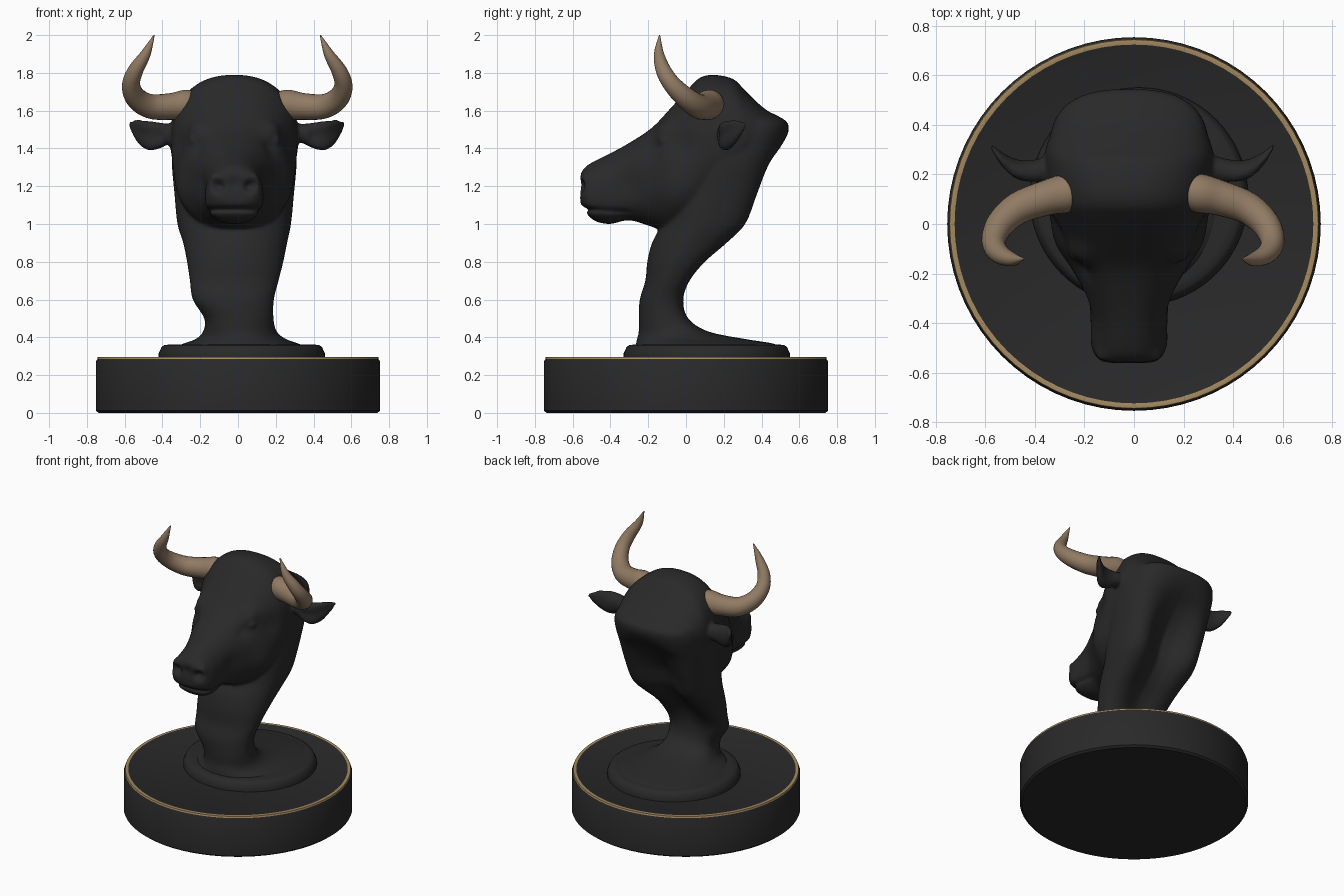
import bpy, bmesh, math
from mathutils import Vector

cube = bpy.data.objects.get("Cube")
if cube:
    bpy.data.objects.remove(cube, do_unlink=True)


def material(name, rgb):
    m = bpy.data.materials.new(name)
    m.use_nodes = True
    m.diffuse_color = (*rgb, 1)
    bsdf = next(n for n in m.node_tree.nodes if n.type == 'BSDF_PRINCIPLED')
    bsdf.inputs["Base Color"].default_value = (*rgb, 1)
    return m


black = material("matt black", (0.022, 0.022, 0.023))
horn_brown = material("horn brown", (0.28, 0.195, 0.125))
gold = material("dull gold", (0.37, 0.25, 0.115))


def smooth_rows(rows, steps=4):
    """Catmull-Rom interpolation between rows of values."""
    out = []
    for i in range(len(rows) - 1):
        a, b, c, d = rows[max(i - 1, 0)], rows[i], rows[i + 1], rows[min(i + 2, len(rows) - 1)]
        for s in range(steps):
            t = s / steps
            out.append([q + t / 2 * (r - p + t * (2 * p - 5 * q + 4 * r - w + t * (3 * (q - r) + w - p)))
                        for p, q, r, w in zip(a, b, c, d)])
    return out + [list(rows[-1])]


def loft(bm, rings):
    """Skin a list of point rings and cap both ends."""
    loops = [[bm.verts.new(p) for p in ring] for ring in rings]
    n = len(loops[0])
    for a, b in zip(loops, loops[1:]):
        for i in range(n):
            j = (i + 1) % n
            bm.faces.new((a[i], a[j], b[j], b[i]))
    bm.faces.new(loops[0][::-1])
    bm.faces.new(loops[-1])
    bmesh.ops.recalc_face_normals(bm, faces=bm.faces)


def shade(ob, angle):
    bpy.ops.object.select_all(action='DESELECT')
    ob.select_set(True)
    bpy.context.view_layer.objects.active = ob
    bpy.ops.object.shade_smooth_by_angle(angle=math.radians(angle))


def finish(name, bm, mats, angle):
    me = bpy.data.meshes.new(name)
    bm.to_mesh(me)
    bm.free()
    for m in mats:
        me.materials.append(m)
    ob = bpy.data.objects.new(name, me)
    bpy.context.collection.objects.link(ob)
    shade(ob, angle)
    return ob


def lathe(profile, centre=(0, 0), sides=72):
    bm = bmesh.new()
    loft(bm, [[(centre[0] + r * math.cos(k * math.tau / sides),
                centre[1] + r * math.sin(k * math.tau / sides), z)
               for k in range(sides)] for r, z in profile])
    return bm


def power(v, e):
    return math.copysign(abs(v) ** e, v)


ANGLES = [k * math.tau / 48 for k in range(48)]

# Plinth with a gold band let into the top edge
bm = lathe([(0.738, 0), (0.753, 0.012), (0.753, 0.27), (0.745, 0.284),
            (0.743, 0.295), (0.725, 0.297), (0.723, 0.296)])
for f in bm.faces:
    c = f.calc_center_median()
    if c.z > 0.284 and math.hypot(c.x, c.y) > 0.71:
        f.material_index = 1
finish("plinth", bm, [black, gold], 35)

# Round foot of the bust
finish("bust_foot", lathe([(0.44, 0.29), (0.44, 0.315), (0.425, 0.348), (0.41, 0.359), (0.38, 0.362)],
                          (0.02, 0.11)), [black], 50)

# Neck: height, front, back, half width, centre x, depth of the hollow at the back
NECK = [(0.335, -0.27, 0.51, 0.36, 0.015, 0), (0.365, -0.265, 0.47, 0.31, 0.015, 0),
        (0.39, -0.26, 0.32, 0.24, 0.015, 0), (0.43, -0.25, 0.12, 0.195, 0.01, 0),
        (0.50, -0.25, 0.02, 0.183, 0.005, 0.01),
        (0.60, -0.245, 0.0, 0.215, -0.025, 0.02), (0.70, -0.215, 0.045, 0.235, -0.02, 0.05),
        (0.80, -0.205, 0.14, 0.255, -0.015, 0.09), (0.90, -0.18, 0.27, 0.275, -0.015, 0.13),
        (1.0, -0.13, 0.38, 0.30, -0.02, 0.17), (1.15, -0.08, 0.44, 0.315, -0.02, 0.17),
        (1.31, -0.05, 0.485, 0.33, -0.02, 0.09), (1.4, 0.0, 0.52, 0.325, -0.02, 0.03),
        (1.48, 0.05, 0.54, 0.32, -0.02, 0), (1.54, 0.08, 0.535, 0.3, -0.02, 0),
        (1.585, 0.1, 0.46, 0.24, -0.02, 0)]
bm = bmesh.new()
rings = []
for z, front, back, hw, cx, dent in smooth_rows(NECK):
    ring = []
    for a in ANGLES:
        e = 0.75 if math.sin(a) > 0 else 0.95
        x = hw * power(math.cos(a), e)
        y = (front + back) / 2 + (back - front) / 2 * power(math.sin(a), e)
        if math.sin(a) > 0:
            y -= dent * math.exp(-(x / (hw * 0.5)) ** 2)
        ring.append((cx + x, y, z))
    rings.append(ring)
loft(bm, rings)

# Head: y, top, bottom, half width, taper towards the top
HEAD = [(0.50, 1.56, 1.42, 0.2, 0), (0.41, 1.615, 1.36, 0.29, 0), (0.31, 1.71, 1.23, 0.335, 0),
        (0.25, 1.768, 1.15, 0.34, 0), (0.15, 1.79, 1.07, 0.335, 0), (0.08, 1.778, 1.02, 0.33, 0),
        (0.03, 1.735, 0.985, 0.32, 0), (-0.08, 1.615, 0.955, 0.285, 0),
        (-0.18, 1.51, 0.985, 0.228, 0), (-0.30, 1.43, 1.02, 0.178, 0.05), (-0.40, 1.375, 1.0, 0.155, 0.12),
        (-0.48, 1.335, 1.015, 0.152, 0.16), (-0.53, 1.305, 1.06, 0.135, 0.16), (-0.56, 1.265, 1.11, 0.105, 0.14)]
rings = []
for y, top, low, hw, taper in smooth_rows(HEAD):
    rings.append([(-0.02 + hw * power(math.cos(a), 0.85) * (1 - taper * math.sin(a)), y,
                   (top + low) / 2 + (top - low) / 2 * power(math.sin(a), 0.88)) for a in ANGLES])
loft(bm, rings)

# Ears: x, y, z, thickness, half height
EAR = [(0.24, 0.23, 1.49, 0.045, 0.04), (0.34, 0.22, 1.48, 0.052, 0.05), (0.41, 0.205, 1.468, 0.052, 0.07),
       (0.47, 0.215, 1.468, 0.047, 0.079), (0.52, 0.25, 1.488, 0.036, 0.064), (0.55, 0.285, 1.51, 0.024, 0.04),
       (0.572, 0.315, 1.53, 0.01, 0.014)]
for side in (-1, 1):
    rings = []
    for x, y, z, t, h in smooth_rows(EAR):
        hollow = 0.45 * t if x > 0.38 else 0
        rings.append([(side * x - 0.007, y + t * math.cos(a) + hollow * max(0, -math.cos(a)) ** 6,
                       z + h * math.sin(a)) for a in ANGLES])
    loft(bm, rings)
    # Eyeballs
    ball = bmesh.ops.create_icosphere(bm, subdivisions=3, radius=0.032)["verts"]
    bmesh.ops.translate(bm, verts=ball, vec=(side * 0.212 - 0.02, -0.115, 1.435))

# Fuse everything into one skin
head = finish("bull_head", bm, [black], 60)
fuse = head.modifiers.new("fuse", 'REMESH')
fuse.mode = 'VOXEL'
fuse.voxel_size = 0.011
relax = head.modifiers.new("relax", 'SMOOTH')
relax.factor = 0.5
relax.iterations = 7
bpy.context.view_layer.update()
skin = bpy.data.meshes.new_from_object(head.evaluated_get(bpy.context.evaluated_depsgraph_get()))
head.modifiers.clear()
head.data = skin

# Sculpt strokes, mirrored: centre, radius, push
STROKES = [((0.085, -0.55, 1.20), 0.028, (-0.01, 0.045, 0)),      # nostril
           ((0.105, -0.53, 1.24), 0.035, (0.01, -0.01, 0.006)),   # nostril rim
           ((0.2, -0.13, 1.51), 0.06, (0.022, -0.015, 0.005)),    # brow
           ((0.2, -0.19, 1.41), 0.05, (-0.015, 0.005, 0)),        # tear hollow
           ((0.29, -0.02, 1.42), 0.08, (-0.02, 0, 0)),            # temple
           ((0.27, -0.06, 1.15), 0.13, (0.02, 0, 0)),             # cheek
           ((0.18, -0.30, 1.2), 0.08, (-0.015, 0, 0)),            # side of nose
           ((0.0, -0.56, 1.21), 0.035, (0, 0.006, 0))]            # muzzle groove
for v in skin.vertices:
    p = v.co.copy()
    for c, r, push in STROKES:
        for side in (-1, 1):
            d = (p - Vector((side * c[0] - 0.02, c[1], c[2]))).length / r
            if d < 2.5:
                v.co += Vector((side * push[0], push[1], push[2])) * math.exp(-d * d)
    # Mouth line running back along the muzzle
    if p.y < -0.26:
        mouth = math.exp(-((p.z - 1.075 + 0.06 * (p.y + 0.5)) / 0.014) ** 2) * min(1, (-0.26 - p.y) / 0.08)
        v.co.x -= (p.x + 0.02) * 0.08 * mouth
        v.co.y += 0.022 * mouth * max(0, min(1, (-0.4 - p.y) / 0.08))
shade(head, 60)

# Horns: x, y, z, radius
HORN = [(0.19, 0.135, 1.635, 0.055), (0.26, 0.125, 1.633, 0.078), (0.35, 0.105, 1.622, 0.071),
        (0.46, 0.065, 1.623, 0.065), (0.535, 0.0, 1.667, 0.057), (0.562, -0.07, 1.735, 0.048),
        (0.54, -0.118, 1.81, 0.041), (0.485, -0.143, 1.9, 0.027), (0.44, -0.14, 2.0, 0.003)]
path = smooth_rows(HORN, 6)
for side, name in ((1, "left_horn"), (-1, "right_horn")):
    bm = bmesh.new()
    rings = []
    for i, (x, y, z, r) in enumerate(path):
        a, b = path[max(i - 1, 0)], path[min(i + 1, len(path) - 1)]
        along = (Vector(b[:3]) - Vector(a[:3])).normalized()
        u = along.cross(Vector((0.5, 1, 0.3))).normalized()
        w = along.cross(u)
        ring = [Vector((x, y, z)) + r * (math.cos(k) * u + math.sin(k) * w) for k in ANGLES[::2]]
        rings.append([(side * p.x - 0.004, p.y, p.z) for p in ring])
    loft(bm, rings)
    finish(name, bm, [horn_brown], 60)
